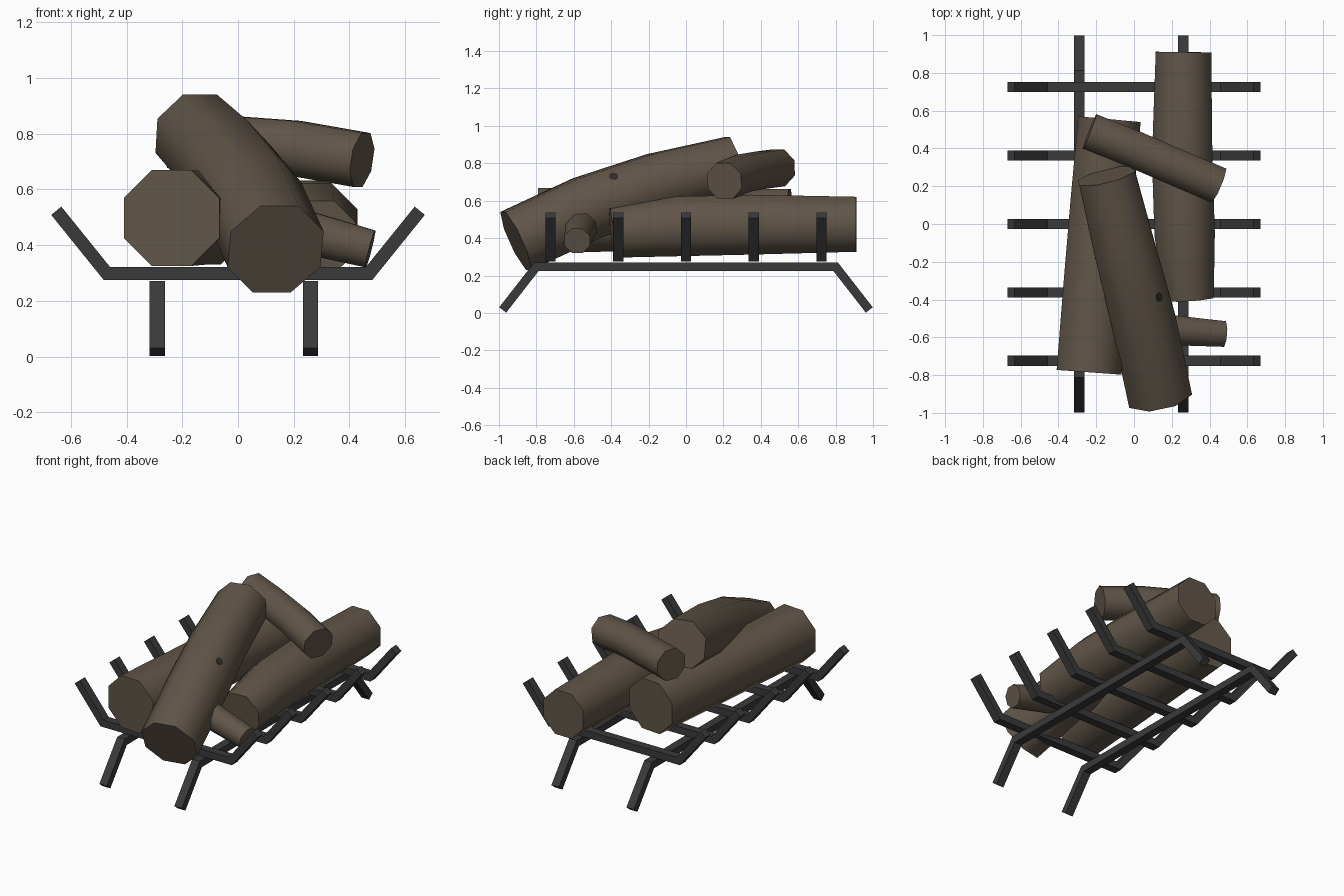
import bpy, bmesh, math
from mathutils import Vector

if "Cube" in bpy.data.objects:
    bpy.data.objects.remove(bpy.data.objects["Cube"])


def material(name, rgb):
    m = bpy.data.materials.new(name)
    m.diffuse_color = (*rgb, 1)
    m.use_nodes = True
    m.node_tree.nodes["Principled BSDF"].inputs["Base Color"].default_value = m.diffuse_color
    return m


BARK = material("bark brown", (0.118, 0.091, 0.066))
IRON = material("dark iron", (0.042, 0.042, 0.043))
KNOT = material("knot dark brown", (0.03, 0.025, 0.022))


def finish(name, bm, mat):
    bmesh.ops.recalc_face_normals(bm, faces=bm.faces[:])
    me = bpy.data.meshes.new(name)
    bm.to_mesh(me)
    bm.free()
    me.materials.append(mat)
    ob = bpy.data.objects.new(name, me)
    bpy.context.collection.objects.link(ob)
    return ob


def loft(bm, rings):
    """Skin a list of vertex rings and cap both ends."""
    vs = [[bm.verts.new(p) for p in r] for r in rings]
    n = len(vs[0])
    for a, b in zip(vs, vs[1:]):
        for i in range(n):
            bm.faces.new((a[i], a[(i + 1) % n], b[(i + 1) % n], b[i]))
    bm.faces.new(vs[0])
    bm.faces.new(vs[-1])


def bent_bar(name, path, side, width, thick):
    """Square bar along a flat path with mitred corners; side = width direction."""
    pts = [Vector(p) for p in path]
    side = Vector(side)
    rings = []
    for i, p in enumerate(pts):
        dirs = [(b - a).normalized() for a, b in zip(pts, pts[1:])][max(i - 1, 0):i + 1]
        t = sum(dirs, Vector()).normalized()
        up = t.cross(side) * (thick / 2 / t.dot(dirs[0]))
        w = side * width / 2
        rings.append([p + w + up, p - w + up, p - w - up, p + w - up])
    bm = bmesh.new()
    loft(bm, rings)
    return finish(name, bm, IRON)


def log(name, stations, sides=8):
    """Octagonal log through (x, y, z, inner radius) stations."""
    pts = [Vector(s[:3]) for s in stations]
    rings = []
    for i, p in enumerate(pts):
        t = (pts[min(i + 1, len(pts) - 1)] - pts[max(i - 1, 0)]).normalized()
        u = t.cross(Vector((0, 0, 1))).normalized()
        v = u.cross(t)
        r = stations[i][3] / math.cos(math.pi / sides)
        rings.append([p + (u * math.cos(a) + v * math.sin(a)) * r
                      for a in ((k + 0.5) * math.tau / sides for k in range(sides))])
    bm = bmesh.new()
    loft(bm, rings)
    ob = finish(name, bm, BARK)
    bpy.ops.object.select_all(action='DESELECT')
    ob.select_set(True)
    bpy.context.view_layer.objects.active = ob
    bpy.ops.object.shade_smooth_by_angle(angle=math.radians(55))
    return ob


# long rails with splayed feet
for x, label in ((-0.29, "left"), (0.26, "right")):
    bent_bar(f"{label}_rail", [(x, -0.98, 0.016), (x, -0.8, 0.247),
                               (x, 0.8, 0.247), (x, 0.98, 0.016)], (1, 0, 0), 0.055, 0.047)

# cross bars with raised ends
for i in range(5):
    y = 0.725 - i * 0.3625
    bent_bar(f"cross_bar_{i + 1}", [(-0.652, y, 0.523), (-0.47, y, 0.2975),
                                    (0.47, y, 0.2975), (0.652, y, 0.523)], (0, 1, 0), 0.055, 0.047)

# stacked logs
log("left_log", [(-0.238, -0.785, 0.497, 0.172), (-0.205, -0.33, 0.497, 0.169),
                 (-0.17, 0.12, 0.497, 0.166), (-0.13, 0.555, 0.497, 0.166)])
log("right_log", [(0.29, -0.395, 0.427, 0.132), (0.268, -0.05, 0.463, 0.16),
                  (0.255, 0.35, 0.472, 0.16), (0.262, 0.91, 0.474, 0.147)])
log("leaning_log", [(0.135, -0.91, 0.385, 0.17), (0.055, -0.53, 0.561, 0.17),
                    (-0.045, -0.15, 0.692, 0.163), (-0.145, 0.255, 0.792, 0.152)])
log("top_branch", [(-0.235, 0.49, 0.775, 0.098), (-0.02, 0.405, 0.764, 0.098),
                   (0.2, 0.31, 0.748, 0.098), (0.445, 0.205, 0.705, 0.098)])
log("front_branch", [(-0.075, -0.54, 0.515, 0.085), (0.2, -0.562, 0.457, 0.079),
                     (0.475, -0.582, 0.386, 0.068)])

# knot on the leaning log: thin disc facing up and right
bm = bmesh.new()
bmesh.ops.create_cone(bm, cap_ends=True, segments=7, radius1=0.026, radius2=0.026, depth=0.009)
knot = finish("bark_knot", bm, KNOT)
axis = Vector((-0.25, 1, 0.34)).normalized()
side = axis.cross(Vector((0, 0, 1))).normalized()
normal = (side + side.cross(axis)).normalized()
centre = Vector((0.01, -0.38, 0.617))
knot.location = centre + normal * 0.166
knot.rotation_euler = normal.to_track_quat('Z', 'Y').to_euler()
